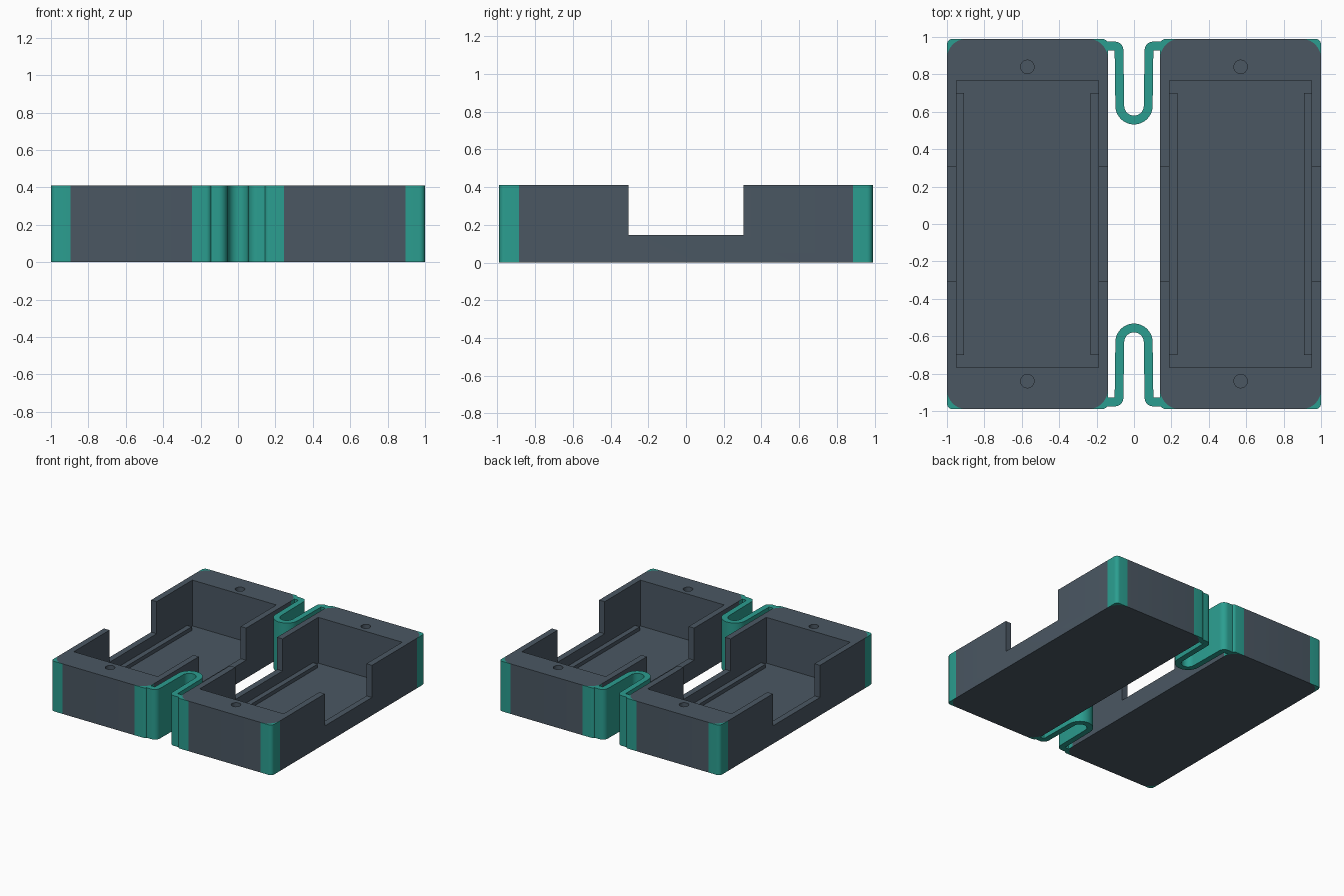
import bpy, bmesh, math
from mathutils import Vector

if "Cube" in bpy.data.objects:
    bpy.data.objects.remove(bpy.data.objects["Cube"])

H = 0.41                    # overall height
CX, HX, HY = 0.57, 0.43, 0.99   # tray centre and half sizes
R_BIG, R_SMALL = 0.105, 0.03
FLOOR, NOTCH_Z = 0.035, 0.147


def material(name, rgb):
    m = bpy.data.materials.new(name)
    m.diffuse_color = (*rgb, 1)
    m.use_nodes = True
    m.node_tree.nodes["Principled BSDF"].inputs["Base Color"].default_value = m.diffuse_color
    return m


SLATE = material("slate", (0.069, 0.095, 0.123))
TEAL = material("teal", (0.024, 0.340, 0.278))


def arc(cx, cy, r, a0, a1, n):
    return [(cx + r * math.cos(math.radians(a0 + (a1 - a0) * i / n)),
             cy + r * math.sin(math.radians(a0 + (a1 - a0) * i / n))) for i in range(n + 1)]


def prism(name, outline, z0, z1, mat):
    """Extrude a closed outline from z0 to z1."""
    bm = bmesh.new()
    face = bm.faces.new([bm.verts.new((x, y, z0)) for x, y in outline])
    top = bmesh.ops.extrude_face_region(bm, geom=[face])["geom"]
    bmesh.ops.translate(bm, vec=(0, 0, z1 - z0),
                        verts=[v for v in top if isinstance(v, bmesh.types.BMVert)])
    bmesh.ops.recalc_face_normals(bm, faces=bm.faces)
    me = bpy.data.meshes.new(name)
    bm.to_mesh(me)
    bm.free()
    me.materials.append(mat)
    ob = bpy.data.objects.new(name, me)
    bpy.context.collection.objects.link(ob)
    return ob


def rect(x0, x1, y0, y1):
    return [(x0, y0), (x1, y0), (x1, y1), (x0, y1)]


def smooth(ob):
    bpy.ops.object.select_all(action="DESELECT")
    ob.select_set(True)
    bpy.context.view_layer.objects.active = ob
    bpy.ops.object.shade_smooth_by_angle(angle=math.radians(30))


def cut(ob, cutter):
    mod = ob.modifiers.new("cut", "BOOLEAN")
    mod.operation, mod.solver, mod.object = "DIFFERENCE", "EXACT", cutter
    bpy.context.view_layer.objects.active = ob
    bpy.ops.object.modifier_apply(modifier=mod.name)
    bpy.data.objects.remove(cutter)


for side, sx in (("left", -1), ("right", 1)):
    cx = sx * CX
    # tray body with rounded corners
    outline = []
    for qx, qy, a in ((1, 1, 0), (-1, 1, 90), (-1, -1, 180), (1, -1, 270)):
        outline += arc(cx + qx * (HX - R_BIG), qy * (HY - R_BIG), R_BIG, a, a + 90, 12)
    tray = prism(side + "_tray", outline, 0, H, SLATE)

    # open pocket, side notches and blind screw holes
    cut(tray, prism("pocket_cutter", rect(cx - 0.38, cx + 0.38, -0.767, 0.767), FLOOR, 1, SLATE))
    cut(tray, prism("notch_cutter", rect(cx - 0.6, cx + 0.6, -0.305, 0.305), NOTCH_Z, 1, SLATE))
    for y in (-0.84, 0.84):
        cut(tray, prism("hole_cutter", arc(cx, y, 0.036, 0, 348.75, 31), 0.1, 1, SLATE))
    smooth(tray)

    # low rails on the floor along both long walls
    for qx in (-1, 1):
        xs = sorted((cx + qx * 0.338, cx + qx * 0.385))
        prism(side + "_floor_rail", rect(*xs, -0.70, 0.70), FLOOR - 0.01, FLOOR + 0.03, SLATE)

    # teal corner pieces filling the space outside the rounded corners
    for qx in (-1, 1):
        for qy in (-1, 1):
            pts = arc(HX - R_SMALL, HY - R_SMALL, R_SMALL, 0, 90, 6)
            pts += arc(HX - R_BIG, HY - R_BIG, R_BIG, 90, 0, 12)
            pts = [(cx + qx * x, qy * y) for x, y in pts]
            smooth(prism(side + "_corner", pts, 0, H, TEAL))

# U-shaped flexible straps joining the trays at both ends
half = [(-0.146, 0.952)] + arc(-0.104, 0.928, 0.024, 90, 0, 5)
bend = arc(0, 0.632, 0.076, 180, 360, 24)
path = [Vector(p) for p in half + bend + [(-x, y) for x, y in reversed(half)]]
T = 0.0235
one, two = [], []
for i, p in enumerate(path):
    d0 = (p - path[i - 1]).normalized() if i else (path[1] - p).normalized()
    d1 = (path[i + 1] - p).normalized() if i < len(path) - 1 else d0
    t = (d0 + d1).normalized()
    n = Vector((-t.y, t.x)) * T / max(0.5, t.dot(d0))
    one.append(p + n)
    two.append(p - n)
for name, sy in (("back_strap", 1), ("front_strap", -1)):
    smooth(prism(name, [(p.x, sy * p.y) for p in one + two[::-1]], 0, H, TEAL))
